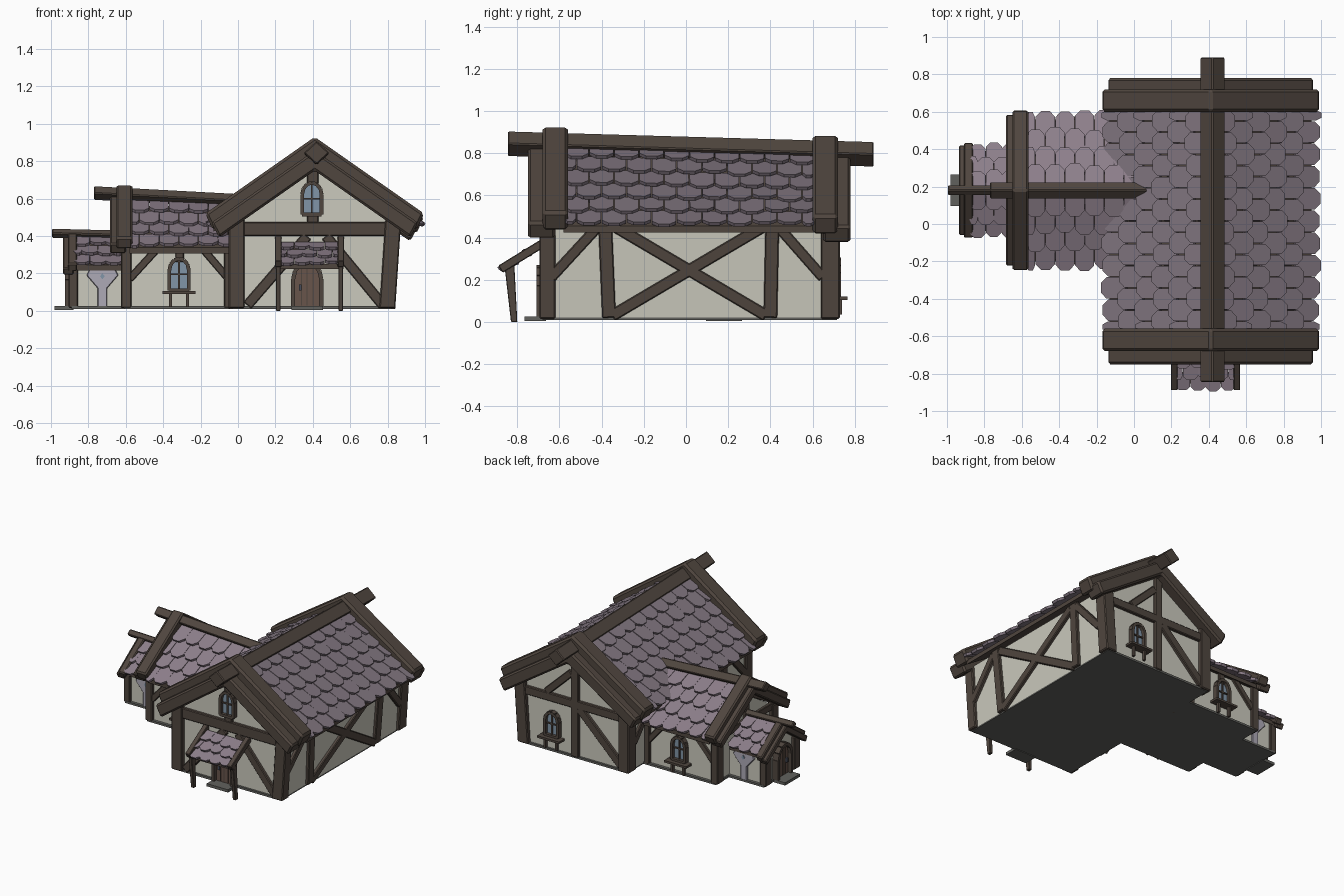
import bpy, bmesh, random
from math import sin, cos, pi
from mathutils import Vector as Vec

if "Cube" in bpy.data.objects:
    bpy.data.objects.remove(bpy.data.objects["Cube"])

random.seed(4)
X, Y, Z = Vec((1, 0, 0)), Vec((0, 1, 0)), Vec((0, 0, 1))


def material(name, r, g, b):
    m = bpy.data.materials.new(name)
    m.diffuse_color = (r, g, b, 1)
    m.use_nodes = True
    m.node_tree.nodes["Principled BSDF"].inputs["Base Color"].default_value = m.diffuse_color
    return m


TIMBER = material("timber", .08, .061, .049)
PLASTER = material("plaster", .60, .59, .51)
SLATE = material("slate", .21, .172, .205)
PALE_SLATE = material("pale_slate", .27, .215, .26)
GLASS = material("glass", .22, .30, .39)
DOOR = material("door_wood", .14, .09, .07)
STONE = material("stone", .12, .12, .11)
PLATE = material("plate", .42, .40, .47)
IRON = material("iron", .06, .07, .10)


def frame(o, u, n, v=Z):
    return Vec(o), u, v, n


def pt(F, u, v, d):
    return F[0] + F[1] * u + F[2] * v + F[3] * d


def finish(name, bm, mat, bevel=0):
    bmesh.ops.recalc_face_normals(bm, faces=bm.faces)
    if bevel:
        bmesh.ops.bevel(bm, geom=bm.edges[:], offset=bevel, segments=1, affect='EDGES')
    me = bpy.data.meshes.new(name)
    bm.to_mesh(me)
    bm.free()
    me.materials.append(mat)
    ob = bpy.data.objects.new(name, me)
    bpy.context.collection.objects.link(ob)


def add_solid(bm, low, high):
    a, b = [bm.verts.new(p) for p in low], [bm.verts.new(p) for p in high]
    bm.faces.new(a)
    bm.faces.new(b)
    for i in range(len(a)):
        j = (i + 1) % len(a)
        bm.faces.new((a[i], a[j], b[j], b[i]))


def build(name, polys, F, d0, d1, mat, bevel=0):
    """Extrude flat outlines along the frame's normal from d0 to d1."""
    bm = bmesh.new()
    for poly in polys:
        add_solid(bm, [pt(F, u, v, d0) for u, v in poly], [pt(F, u, v, d1) for u, v in poly])
    finish(name, bm, mat, bevel)


def bar(u0, v0, u1, v1, w):
    p, q = Vec((u0, v0)), Vec((u1, v1))
    t = (q - p).normalized()
    s = Vec((-t.y, t.x)) * w / 2
    return [p + s, q + s, q - s, p - s]


def rect(u0, u1, v0, v1):
    return [(u0, v0), (u1, v0), (u1, v1), (u0, v1)]


def chevron(half, apex, slope, t, cut=0):
    e = apex - slope * half
    return [(-half, e), (0, apex), (half, e), (half - cut, e - t + slope * cut),
            (0, apex - t), (cut - half, e - t + slope * cut)]


def arch(u, z, a, h):
    top = [(u + a * cos(i * pi / 6), z + h - 1.2 * a + 1.2 * a * sin(i * pi / 6)) for i in range(7)]
    return [(u - a, z), (u + a, z)] + top


def outline(poly, w):
    return [bar(*poly[i], *poly[(i + 1) % len(poly)], w) for i in range(len(poly))
            if (Vec(poly[i]) - Vec(poly[(i + 1) % len(poly)])).length > 1e-4]


def window(name, F, u, z, sill=True):
    a = arch(u, z, .052, .17)
    build(name + "_glass", [a], F, -.01, .012, GLASS)
    build(name + "_frame", outline(a, .02), F, 0, .035, TIMBER)
    build(name + "_bars", [bar(u, z, u, z + .165, .009), bar(u - .05, z + .085, u + .05, z + .085, .009)],
          F, 0, .022, TIMBER)
    if sill:
        build(name + "_sill", [rect(u - .088, u + .088, z - .02, z - .005)], F, 0, .065, TIMBER)
        build(name + "_sill_legs", [rect(u + s - .008, u + s + .008, z - .09, z - .02) for s in (-.045, .045)],
              F, .02, .04, TIMBER)


def door(name, F, u, a, h):
    p = arch(u, .025, a, h)
    build(name, [p], F, 0, .02, DOOR)
    build(name + "_frame", outline(p, .022)[1:], F, 0, .045, TIMBER)
    build(name + "_planks", [bar(u + k * a, .03, u + k * a, h - .01, .005) for k in (-.4, 0, .4)], F, 0, .024, TIMBER)
    build(name + "_handle", [rect(u - a * .6, u - a * .4, .11, .14)], F, 0, .035, IRON)
    build(name + "_step", [rect(u - a - .01, u + a + .01, .005, .025)], F, 0, .10, STONE)


def tiles(name, r0, r1, e0, e1, rows, cols, mat):
    """Overlapping clipped shingles on the plane between ridge r0-r1 and eave e0-e1."""
    n = (r1 - r0).cross(e0 - r0).normalized()
    n = n if n.z > 0 else -n
    bm = bmesh.new()
    pitch = 1 / (rows + .3)
    for i in range(rows):
        odd = i % 2
        for j in range(cols + odd):
            u0 = max(0, (j - odd * .5) / cols) + .002
            u1 = min(1, (j + 1 - odd * .5) / cols) - .002
            v0, v1 = i * pitch, (i + 1.3) * pitch + random.uniform(-.1, .06) * pitch
            vm, c = v1 - .28 * pitch, (u1 - u0) * .27
            k = random.uniform(.8, 1.2)
            shape = [(u0, v0), (u1, v0), (u1, vm), (u1 - c, v1), (u0 + c, v1), (u0, vm)]
            top, low = [], []
            for u, v in shape:
                p = r0.lerp(r1, u).lerp(e0.lerp(e1, u), v)
                lift = .004 + .026 * k * (v - v0) / (v1 - v0)
                top.append(p + n * lift)
                low.append(p + n * (lift - .018))
            add_solid(bm, low, top)
    finish(name, bm, mat)


def roof(name, F, half, za, zb, ze, d0, d1, rows, cols, mat):
    build(name + "_deck", [chevron(half - .03, zb - .01, (zb - ze) / half, .03)], F, d0, d1, TIMBER)
    for side, s in (("left", -half), ("right", half)):
        tiles(name + "_tiles_" + side, pt(F, 0, za, d0), pt(F, 0, zb, d1),
              pt(F, s, ze, d0), pt(F, s, ze, d1), rows, cols, mat)


def ridge(name, o, u, along, w, h):
    build(name, [[(-w, 0), (0, h), (w, 0), (0, -h)]], frame(o, u, Vec(along)), 0, 1, TIMBER, .006)


# Plaster bodies and floors
main = frame((.41, 0, 0), X, Y)
wing = frame((0, .18, 0), Y, X)
build("main_walls", [[(-.44, .02), (.41, .02), (.44, .47), (0, .79), (-.44, .48)]], main, -.665, .70, PLASTER)
build("wing_walls", [[(-.33, .02), (.33, .02), (.33, .33), (0, .53), (-.33, .33)]], wing, -.60, -.03, PLASTER)
build("annex_walls", [[(-.18, .02), (.18, .02), (.18, .235), (0, .36), (-.18, .235)]], wing, -.88, -.60, PLASTER)
build("main_floor", [rect(-.44, .41, .01, .025)], main, -.68, .715, STONE)
build("wing_floor", [rect(-.35, .35, .01, .025)], wing, -.61, -.03, STONE)
build("annex_floor", [rect(-.2, .2, .01, .025)], wing, -.89, -.61, STONE)

# Roofs
roof("main_roof", main, .57, .85, .81, .445, -.58, .61, 6, 10, SLATE)
roof("wing_roof", wing, .41, .595, .57, .33, -.58, .05, 4, 6, PALE_SLATE)
roof("annex_roof", wing, .235, .40, .39, .235, -.88, -.62, 3, 3, PALE_SLATE)

# Barge boards, two stepped layers at every gable end
for name, F, half, apex, m, t, d0, d1, e0, e1 in (
        ("main_front", main, .585, .93, .70, .12, -.68, -.56, -.75, -.62),
        ("main_back", main, .585, .89, .66, .12, .60, .72, .65, .78),
        ("wing", wing, .43, .675, .66, .08, -.65, -.565, -.685, -.60),
        ("annex", wing, .255, .43, .70, .055, -.91, -.86, -.935, -.88)):
    build(name + "_barge_outer", [chevron(half, apex, m, t, t * .35)], F, d0, d1, TIMBER, t * .12)
    build(name + "_barge_inner", [chevron(half * .945, apex - t * .6, m, t * .9, t * .35)], F, e0, e1, TIMBER, t * .1)

# Ridge beams, set on edge and sagging slightly
ridge("main_ridge_beam", (.42, -.845, .845), X, (0, 1.735, -.05), .068, .062)
ridge("wing_ridge_beam", (-.77, .18, .63), Y, (.84, 0, -.045), .047, .04)
ridge("annex_ridge_beam", (-.995, .18, .415), Y, (.40, 0, -.01), .03, .028)

# Main house timber framing
front = frame((0, -.665, 0), X, -Y)
back = frame((0, .70, 0), X, Y)
right = frame((.82, 0, 0), Y, X, Vec((.067, 0, 1)))
left = frame((-.03, 0, 0), Y, -X)
build("front_timbers", [bar(.03, .437, .83, .437, .075), bar(.05, .03, .37, .40, .055),
                        bar(.775, .03, .47, .40, .055), rect(.37, .43, .47, .51), rect(.37, .43, .68, .79)],
      front, -.01, .022, TIMBER, .005)
build("back_timbers", [bar(0, .40, .82, .40, .06), rect(.36, .42, .02, .78), bar(.36, .38, .02, .05, .06),
                       bar(.42, .62, .62, .43, .05)], back, -.01, .022, TIMBER, .005)
for name, F in (("right", right), ("left", left)):
    build(name + "_corner_posts", [rect(-.695, -.62, .015, .49), rect(.64, .73, .015, .49)], F, -.065, .02, TIMBER, .006)
    build(name + "_timbers", [bar(-.365, .02, -.385, .50, .065), bar(.40, .02, .41, .50, .065),
                              bar(-.35, .46, .38, .03, .055), bar(-.35, .03, .38, .46, .055),
                              bar(-.64, .21, -.41, .46, .05), bar(.65, .21, .43, .46, .05)],
          F, -.01, .02, TIMBER, .005)
window("attic_window", front, .395, .515, False)
window("back_window", back, .57, .125)
door("front_door", front, .37, .075, .235)

# Wing and annex framing, the same on front and back
for name, y, n in (("front", -.15, -Y), ("back", .51, Y)):
    F = frame((0, y, 0), X, n)
    build("wing_posts_" + name, [rect(-.625, -.57, .015, .35), rect(-.075, -.035, .015, .35)], F, -.05, .022, TIMBER, .005)
    build("wing_braces_" + name, [bar(-.58, .17, -.42, .345, .04), bar(-.05, .17, -.2, .345, .04),
                                  rect(-.335, -.29, .26, .34)], F, -.01, .018, TIMBER, .004)
    window("wing_window_" + name, F, -.315, .11)
for name, y, n in (("front", 0, -Y), ("back", .36, Y)):
    F = frame((-.725, y, 0), X, n)
    build("annex_post_" + name, [rect(-.18, -.13, .015, .25)], F, -.05, .018, TIMBER, .005)
    build("wall_plate_" + name, [[(-.025, .02), (.025, .02), (.025, .12), (.085, .19), (.06, .24),
                                  (-.06, .24), (-.085, .19), (-.025, .12)]], F, 0, .018, PLATE, .004)
    build("plate_stud_" + name, [[(-.012, .185), (0, .168), (.012, .185), (0, .202)]], F, 0, .024, GLASS)

# Gable of the wing, annex door
gable = frame((-.60, .18, 0), Y, -X)
build("wing_gable_timbers", [bar(-.32, .34, .32, .34, .05), rect(-.025, .025, .34, .53)], gable, -.01, .02, TIMBER, .004)
door("annex_door", frame((-.88, .18, 0), Y, -X), 0, .075, .23)

# Porch over the front door
tiles("porch_tiles", Vec((.22, -.68, .365)), Vec((.545, -.68, .365)), Vec((.22, -.875, .235)),
      Vec((.545, -.875, .235)), 3, 4, PALE_SLATE)
side = frame((0, 0, 0), Y, X)
for name, x, lean in (("left", .215, .0), ("right", .55, -.0)):
    build("porch_rafter_" + name, [bar(-.88, .25, -.66, .385, .04)], side, x - .018, x + .018, TIMBER, .004)
    build("porch_post_" + name, [[(-.83, 0), (-.80, 0), (-.815, .29), (-.86, .26)]], side, x - .012, x + .012, TIMBER, .003)
build("porch_beam", [rect(.2, .565, .225, .25)], frame((0, -.84, 0), X, Y), -.012, .012, TIMBER)
